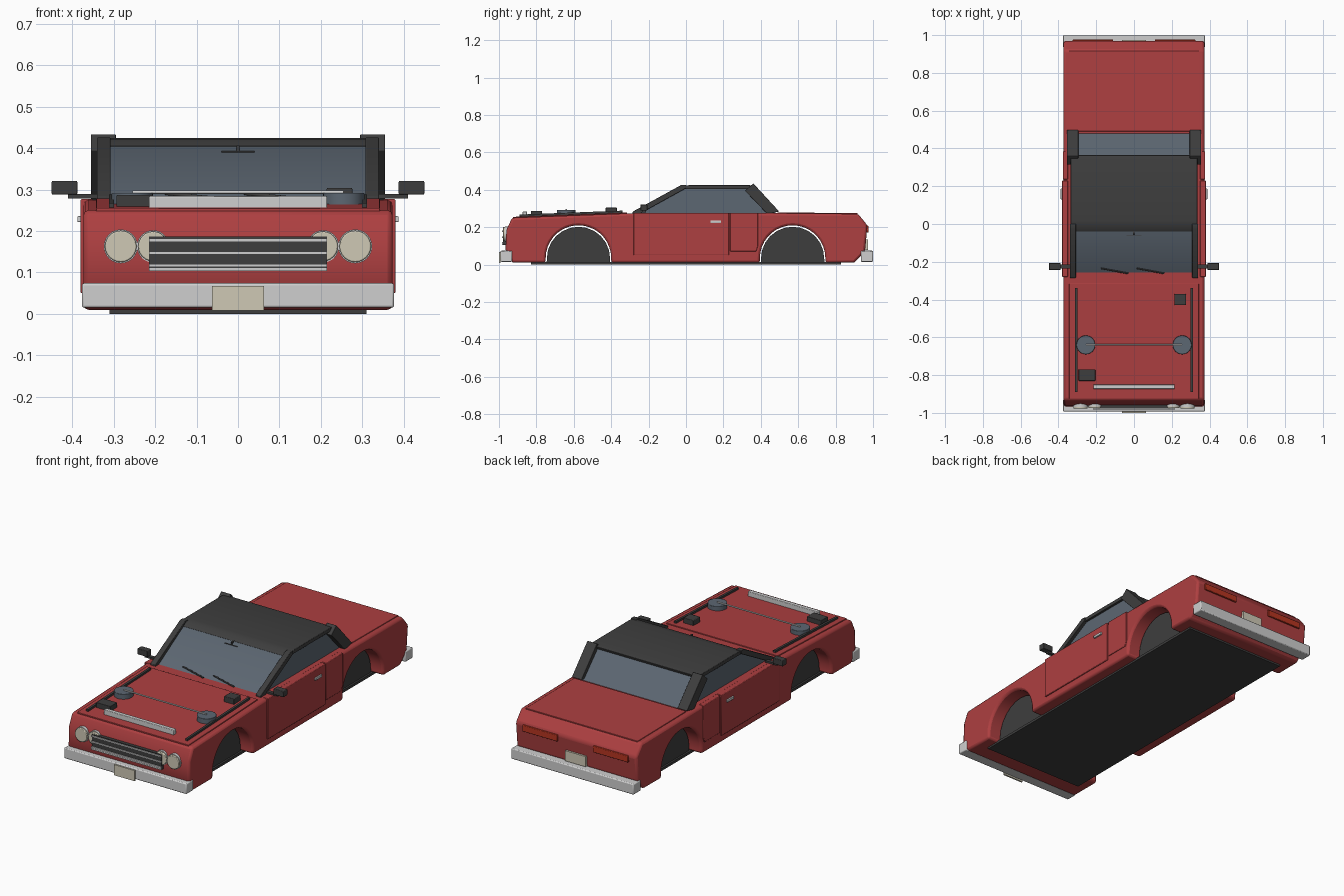
import bpy, bmesh, math
from mathutils import Vector


def material(name, r, g, b):
    m = bpy.data.materials.new(name)
    m.diffuse_color = (r, g, b, 1)
    return m


RED = material("body red", 0.42, 0.05, 0.052)
DARK = material("dark trim", 0.048, 0.048, 0.048)
GLASS = material("blue grey glass", 0.108, 0.135, 0.168)
CHROME = material("chrome", 0.62, 0.62, 0.62)
CREAM = material("cream", 0.62, 0.58, 0.46)
TAIL = material("tail light red", 0.47, 0.035, 0.015)


def finish(name, bm, mat, bevel=0, segments=2):
    bmesh.ops.recalc_face_normals(bm, faces=bm.faces)
    mesh = bpy.data.meshes.new(name)
    bm.to_mesh(mesh)
    bm.free()
    mesh.materials.append(mat)
    ob = bpy.data.objects.new(name, mesh)
    bpy.context.collection.objects.link(ob)
    if bevel:
        mod = ob.modifiers.new("soft edges", 'BEVEL')
        mod.width, mod.segments = bevel, segments
        mod.limit_method, mod.angle_limit = 'ANGLE', math.radians(35)
    bpy.context.view_layer.objects.active = ob
    ob.select_set(True)
    bpy.ops.object.shade_smooth_by_angle(angle=math.radians(35))
    ob.select_set(False)
    return ob


def prism(name, pts, x0, x1, mat, bevel=0):
    """Side profile of (y, z) points, extruded from x0 to x1."""
    bm = bmesh.new()
    face = bm.faces.new([bm.verts.new((x0, y, z)) for y, z in pts])
    new = bmesh.ops.extrude_face_region(bm, geom=[face])["geom"]
    bmesh.ops.translate(bm, vec=(x1 - x0, 0, 0),
                        verts=[v for v in new if isinstance(v, bmesh.types.BMVert)])
    return finish(name, bm, mat, bevel)


def box(name, x0, x1, y0, y1, z0, z1, mat, bevel=0):
    return prism(name, [(y0, z0), (y1, z0), (y1, z1), (y0, z1)], x0, x1, mat, bevel)


def disc(name, centre, radius, depth, mat, facing='Z', bevel=0):
    bm = bmesh.new()
    bmesh.ops.create_cone(bm, cap_ends=True, segments=24, radius1=radius,
                          radius2=radius, depth=depth)
    ob = finish(name, bm, mat, bevel)
    ob.location = centre
    if facing == 'Y':
        ob.rotation_euler.x = math.pi / 2
    return ob


def rod(name, a, b, radius, mat):
    a, b = Vector(a), Vector(b)
    ob = disc(name, (a + b) / 2, radius, (b - a).length, mat)
    ob.rotation_euler = (b - a).to_track_quat('Z', 'Y').to_euler()
    return ob


def arc(cy, cz, r, n=18):
    return [(cy - r * math.cos(math.pi * i / n), cz + r * math.sin(math.pi * i / n))
            for i in range(n + 1)]


def hood_z(y):
    return 0.252 + (y + 0.93) * 0.038


# Body shell with both wheel arches in its profile
ARCHES = (-0.575, 0.57)
profile = [(-0.93, 0.01)]
for cy in ARCHES:
    profile += [(cy - 0.175, 0.01)] + arc(cy, 0.035, 0.175) + [(cy + 0.175, 0.01)]
profile += [(0.90, 0.01), (0.957, 0.07), (0.97, 0.21), (0.92, 0.271), (0.48, 0.275),
            (-0.27, 0.275), (-0.93, 0.250), (-0.96, 0.185), (-0.965, 0.08)]
prism("body", profile, -0.373, 0.373, RED, 0.012)

# Floor and wheel wells
box("floor", -0.31, 0.31, -0.83, 0.83, 0, 0.014, DARK)
for cy in ARCHES:
    prism("wheel_well", [(cy - 0.17, 0.008)] + arc(cy, 0.033, 0.169, 12)
          + [(cy + 0.17, 0.008)], -0.30, 0.30, DARK)

# Hood and trunk panels
prism("hood", [(-0.925, 0.245), (-0.315, 0.27), (-0.315, hood_z(-0.315) + 0.003),
               (-0.925, hood_z(-0.925) + 0.003)], -0.343, 0.343, RED, 0.002)
prism("trunk_lid", [(0.49, 0.26), (0.918, 0.26), (0.918, 0.275), (0.49, 0.279)],
      -0.345, 0.345, RED, 0.002)

# Cabin glass and roof
prism("cabin_glass", [(-0.265, 0.27), (-0.02, 0.415), (0.345, 0.415), (0.485, 0.27)],
      -0.322, 0.322, GLASS)
prism("roof", [(-0.042, 0.404), (-0.015, 0.421), (0.02, 0.425), (0.34, 0.425),
               (0.365, 0.418), (0.36, 0.404)], -0.335, 0.335, DARK, 0.002)

for s in (-1, 1):
    # Pillars
    prism("front_pillar", [(-0.285, 0.27), (-0.25, 0.27), (0.0, 0.408), (0.0, 0.426),
                           (-0.025, 0.426), (-0.285, 0.283)], s * 0.308, s * 0.34, DARK, 0.002)
    prism("rear_pillar", [(0.315, 0.395), (0.36, 0.434), (0.498, 0.284), (0.435, 0.27)],
          s * 0.295, s * 0.355, DARK, 0.002)
    # Doors, rear quarter panels and handles
    box("door", s * 0.35, s * 0.38, -0.28, 0.23, 0.05, 0.277, RED, 0.003)
    prism("quarter_panel", [(0.236, 0.07), (0.375, 0.07), (0.40, 0.12), (0.40, 0.08),
                            (0.385, 0.277), (0.236, 0.277)][:2]
          + [(0.385, 0.10), (0.385, 0.277), (0.236, 0.277)], s * 0.35, s * 0.377, RED, 0.003)
    box("door_handle", s * 0.378, s * 0.388, 0.13, 0.188, 0.222, 0.236, CHROME, 0.002)
    # Side mirrors
    box("mirror_stalk", s * 0.335, s * 0.41, -0.235, -0.215, 0.279, 0.289, DARK)
    box("mirror", s * 0.388, s * 0.45, -0.243, -0.207, 0.288, 0.321, DARK, 0.003)
    # Hood rails and round hood fittings
    prism("hood_rail", [(-0.89, hood_z(-0.89)), (-0.34, hood_z(-0.34)),
                        (-0.34, hood_z(-0.34) + 0.014), (-0.89, hood_z(-0.89) + 0.014)],
          s * 0.299, s * 0.312, DARK)
    disc("hood_disc", (s * 0.255, -0.64, 0.277), 0.05, 0.03, GLASS, bevel=0.002)
    # Paired headlights with chrome rims
    for x, r, y in ((0.283, 0.038, -0.965), (0.205, 0.036, -0.962)):
        disc("headlight_rim", (s * x, y + 0.008, 0.163), r + 0.003, 0.024, CHROME, 'Y')
        disc("headlight", (s * x, y, 0.163), r, 0.026, CREAM, 'Y', 0.003)
    # Tail lights
    box("tail_light", s * 0.11, s * 0.325, 0.955, 0.976, 0.172, 0.208, TAIL, 0.003)

# Hood fittings
rod("hood_rod", (-0.255, -0.64, 0.294), (0.255, -0.64, 0.294), 0.004, CHROME)
box("hood_bar", -0.215, 0.215, -0.873, -0.85, 0.252, 0.284, CHROME, 0.003)
box("hood_box_front", -0.293, -0.205, -0.83, -0.77, 0.25, 0.287, DARK, 0.002)
box("hood_box_rear", 0.214, 0.276, -0.43, -0.37, 0.262, 0.304, DARK, 0.003)

# Grille with chrome bars
box("grille", -0.215, 0.215, -0.978, -0.95, 0.104, 0.187, DARK)
for z in (0.178, 0.147, 0.117, 0.108):
    box("grille_bar", -0.215, 0.215, -0.984, -0.97, z - 0.004, z + 0.004, CHROME)

# Bumpers and plates
box("front_bumper", -0.377, 0.377, -0.992, -0.93, 0.015, 0.074, CHROME, 0.005)
box("rear_bumper", -0.377, 0.377, 0.935, 1.0, 0.015, 0.074, CHROME, 0.005)
box("front_plate", -0.063, 0.063, -1.0, -0.991, 0.008, 0.067, CREAM)
box("rear_plate", -0.063, 0.063, 0.955, 0.974, 0.078, 0.135, CREAM)

# Wipers lying on the windshield, and the small centre mirror
slope = 0.145 / 0.245
for x in (-0.175, 0.015):
    rod("wiper", (x, -0.235, 0.273 + 0.03 * slope),
        (x + 0.145, -0.262, 0.277), 0.004, DARK)
box("centre_mirror", -0.04, 0.04, -0.062, -0.045, 0.385, 0.393, DARK)
box("centre_mirror_stalk", -0.004, 0.004, -0.058, -0.03, 0.388, 0.407, DARK)
